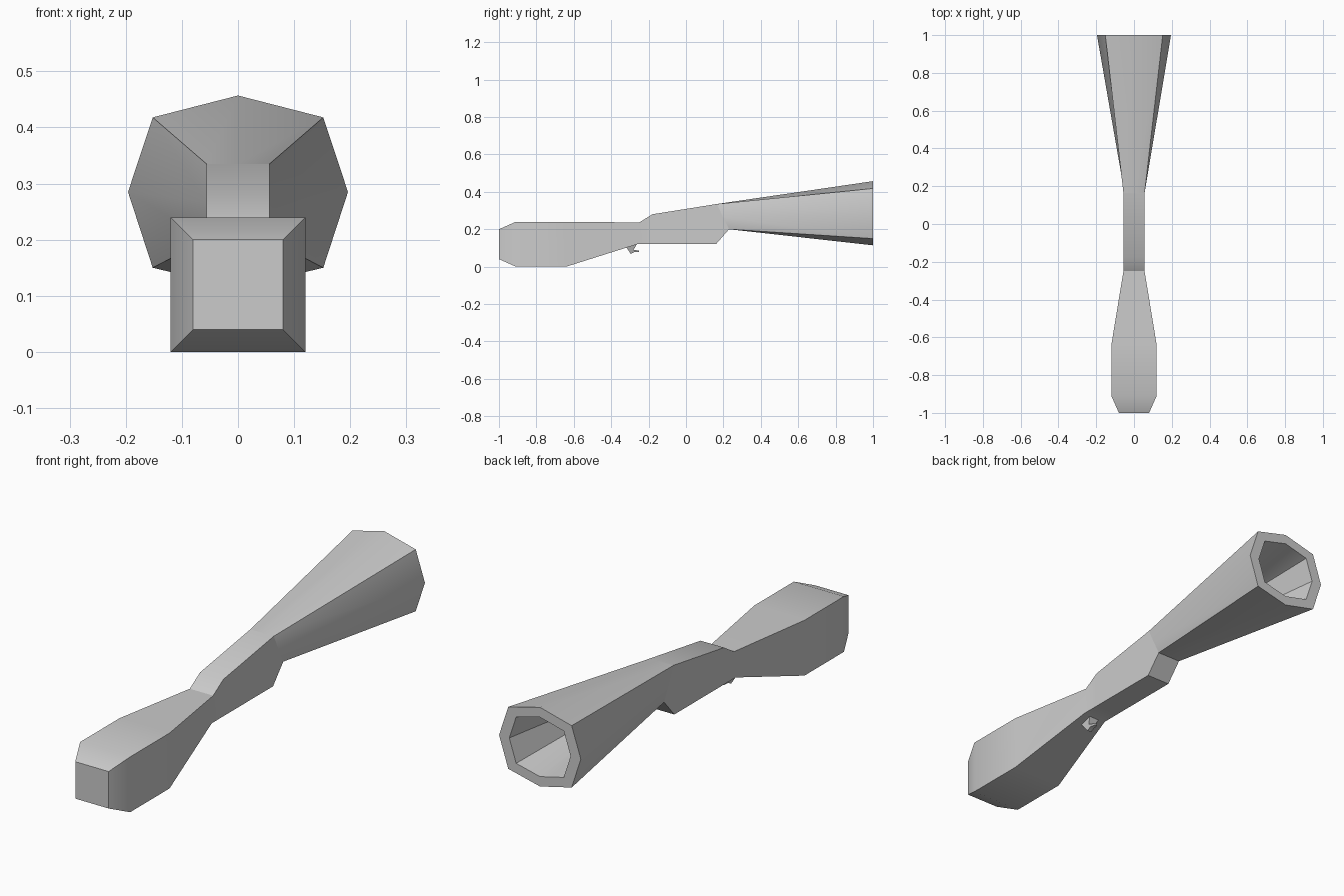
import bpy, bmesh, math

if "Cube" in bpy.data.objects:
    bpy.data.objects.remove(bpy.data.objects["Cube"])


def loft(name, rings, cap_start=False, cap_end=False):
    """Skin a list of closed rings that share a point count."""
    bm = bmesh.new()
    vs = [[bm.verts.new(p) for p in r] for r in rings]
    for a, b in zip(vs, vs[1:]):
        n = len(a)
        for i in range(n):
            j = (i + 1) % n
            bm.faces.new((a[i], a[j], b[j], b[i]))
    if cap_start:
        bm.faces.new(vs[0])
    if cap_end:
        bm.faces.new(vs[-1])
    bmesh.ops.remove_doubles(bm, verts=bm.verts, dist=1e-4)
    bmesh.ops.recalc_face_normals(bm, faces=bm.faces)
    me = bpy.data.meshes.new(name)
    bm.to_mesh(me)
    bm.free()
    ob = bpy.data.objects.new(name, me)
    bpy.context.collection.objects.link(ob)
    bpy.context.view_layer.objects.active = ob
    ob.select_set(True)
    bpy.ops.object.shade_smooth_by_angle(angle=math.radians(30))
    ob.select_set(False)
    return ob


def box_ring(w, y_bot, z_bot, y_top, z_top):
    return [(-w, y_bot, z_bot), (w, y_bot, z_bot), (w, y_top, z_top), (-w, y_top, z_top)]


# Stock: half width, then bottom (y, z) and top (y, z) of each section
stock = [
    (0.08, -1.00, 0.04, -1.00, 0.20),
    (0.12, -0.91, 0.00, -0.91, 0.24),
    (0.12, -0.64, 0.00, -0.64, 0.24),
    (0.056, -0.26, 0.12, -0.25, 0.236),
    (0.056, -0.18, 0.12, -0.18, 0.28),
    (0.056, 0.16, 0.12, 0.165, 0.335),
    (0.056, 0.23, 0.20, 0.165, 0.335),
]
loft("stock", [box_ring(*s) for s in stock], cap_start=True)

# Barrel: square breech flaring to an eight-sided muzzle, with a tapered bore
ZM = 0.285
breech = [(0, 0.165, 0.335), (0.056, 0.165, 0.335), (0.056, 0.197, 0.267), (0.056, 0.23, 0.20),
          (0, 0.23, 0.20), (-0.056, 0.23, 0.20), (-0.056, 0.197, 0.267), (-0.056, 0.165, 0.335)]
outline = [(0, 0.172), (0.152, 0.133), (0.196, 0), (0.152, -0.135),
           (0, -0.171), (-0.152, -0.135), (-0.196, 0), (-0.152, 0.133)]


def muzzle(scale, y, z):
    return [(x * scale, y, z + h * scale) for x, h in outline]


loft("barrel", [breech, muzzle(1, 1, ZM), muzzle(0.75, 1, ZM), muzzle(0.22, 0.3, 0.27)],
     cap_end=True)

# Trigger: small hooked wedge under the grip
side = [(-0.32, 0.105), (-0.262, 0.122), (-0.28, 0.09), (-0.25, 0.085),
        (-0.25, 0.077), (-0.275, 0.078), (-0.295, 0.068)]
half = [0.025, 0.025, 0.015, 0.006, 0.006, 0.01, 0.01]
loft("trigger", [[(s * w, y, z) for (y, z), w in zip(side, half)] for s in (-1, 1)],
     cap_start=True, cap_end=True)
